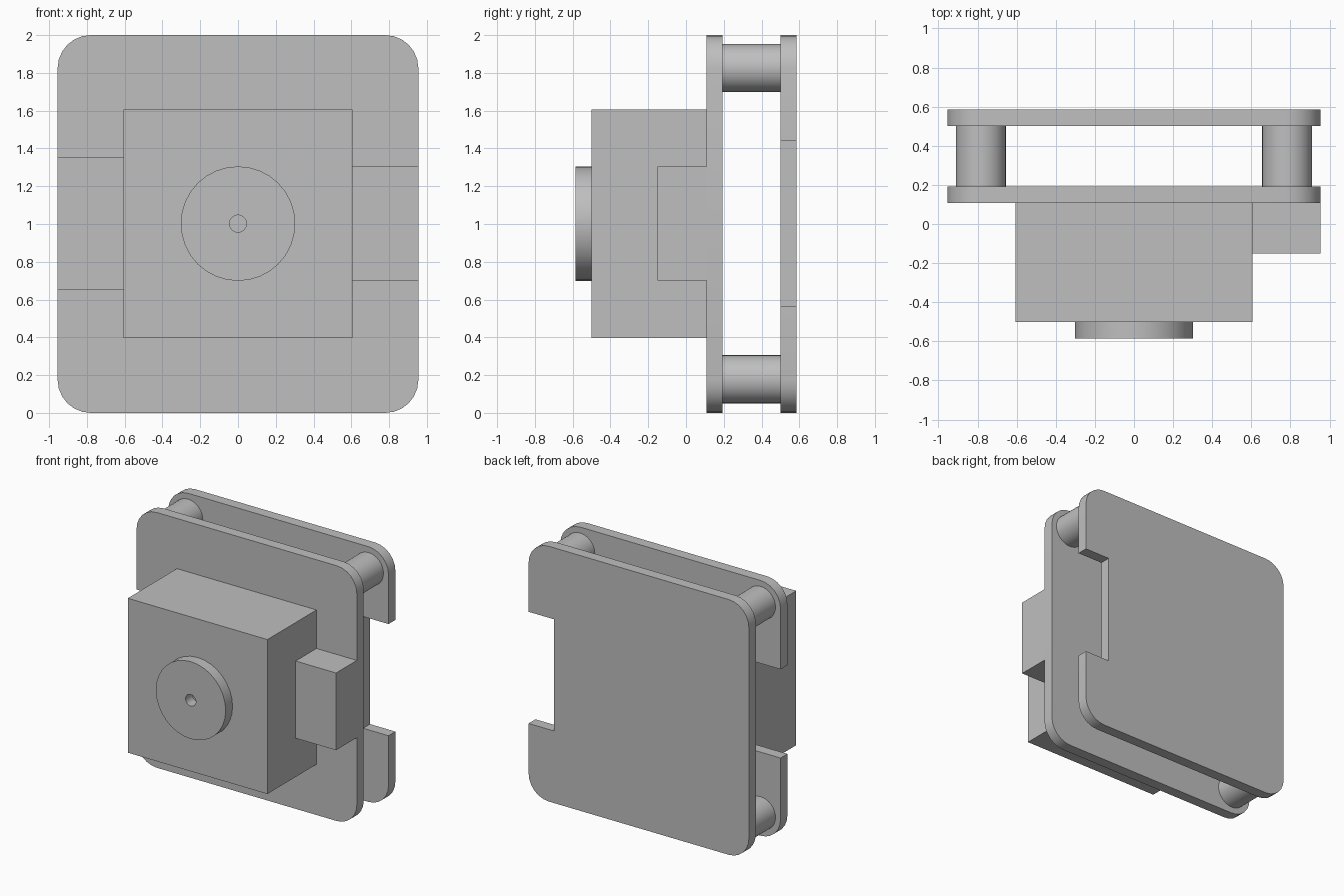
import bpy, bmesh
from math import sin, cos, pi

if "Cube" in bpy.data.objects:
    bpy.data.objects.remove(bpy.data.objects["Cube"])

grey = bpy.data.materials.new("plain grey")
grey.use_nodes = True
grey.diffuse_color = (0.52, 0.52, 0.52, 1)
grey.node_tree.nodes["Principled BSDF"].inputs["Base Color"].default_value = grey.diffuse_color


def finish(name, bm, smooth=False):
    """Turn a bmesh into a named, coloured object."""
    bmesh.ops.recalc_face_normals(bm, faces=bm.faces)
    mesh = bpy.data.meshes.new(name)
    bm.to_mesh(mesh)
    bm.free()
    mesh.materials.append(grey)
    obj = bpy.data.objects.new(name, mesh)
    bpy.context.collection.objects.link(obj)
    if smooth:
        bpy.ops.object.select_all(action='DESELECT')
        obj.select_set(True)
        bpy.context.view_layer.objects.active = obj
        bpy.ops.object.shade_smooth_by_angle(angle=pi / 6)
    return obj


def extrude_outline(name, outline, y0, y1, smooth=False):
    """Extrude an (x, z) outline from y0 to y1."""
    bm = bmesh.new()
    face = bm.faces.new([bm.verts.new((x, y0, z)) for x, z in outline])
    new = bmesh.ops.extrude_face_region(bm, geom=[face])["geom"]
    bmesh.ops.translate(bm, vec=(0, y1 - y0, 0),
                        verts=[v for v in new if isinstance(v, bmesh.types.BMVert)])
    return finish(name, bm, smooth)


def box(name, x0, x1, y0, y1, z0, z1):
    return extrude_outline(name, [(x0, z0), (x1, z0), (x1, z1), (x0, z1)], y0, y1)


def lathe(name, profile, x, z, steps=32):
    """Spin a (radius, y) profile about an axis along y."""
    bm = bmesh.new()
    verts = [bm.verts.new((x + r, y, z)) for r, y in profile]
    edges = [bm.edges.new(pair) for pair in zip(verts, verts[1:])]
    bmesh.ops.spin(bm, geom=verts + edges, cent=(x, 0, z), axis=(0, 1, 0),
                   angle=2 * pi, steps=steps)
    bmesh.ops.remove_doubles(bm, verts=bm.verts, dist=0.0005)
    return finish(name, bm, True)


def plate(name, side, depth, z0, z1, y0, y1):
    """Rounded plate with a notch cut into the edge at the given side."""
    w, r, n = 0.955, 0.175, 6
    outline = []
    for k, (sx, sz) in enumerate([(1, 1), (-1, 1), (-1, -1), (1, -1)]):
        for i in range(n + 1):
            a = (k + i / n) * pi / 2
            outline.append((sx * (w - r) + r * cos(a), 1 + sz * (1 - r) + r * sin(a)))
        if k == 1 and side < 0:
            outline += [(-w, z1), (depth - w, z1), (depth - w, z0), (-w, z0)]
    if side > 0:
        outline += [(w, z0), (w - depth, z0), (w - depth, z1), (w, z1)]
    return extrude_outline(name, outline, y0, y1, True)


# Two notched plates
plate("front_plate", -1, 0.35, 0.655, 1.35, 0.108, 0.193)
plate("back_plate", 1, 0.22, 0.565, 1.44, 0.5, 0.585)

# Main housing and the side block next to it
box("housing", -0.605, 0.605, -0.5, 0.108, 0.397, 1.607)
box("side_block", 0.605, 0.955, -0.15, 0.108, 0.7, 1.305)

# Round boss with a small blind hole
lathe("front_disc", [(0, -0.5), (0.045, -0.5), (0.045, -0.585),
                     (0.303, -0.585), (0.303, -0.5)], 0, 1.002)

# Three spacers between the plates
for name, x, z in [("spacer_top_right", -0.783, 1.826),
                   ("spacer_top_left", 0.783, 1.826),
                   ("spacer_bottom_right", -0.783, 0.178)]:
    lathe(name, [(0, 0.193), (0.128, 0.193), (0.128, 0.5), (0, 0.5)], x, z)
